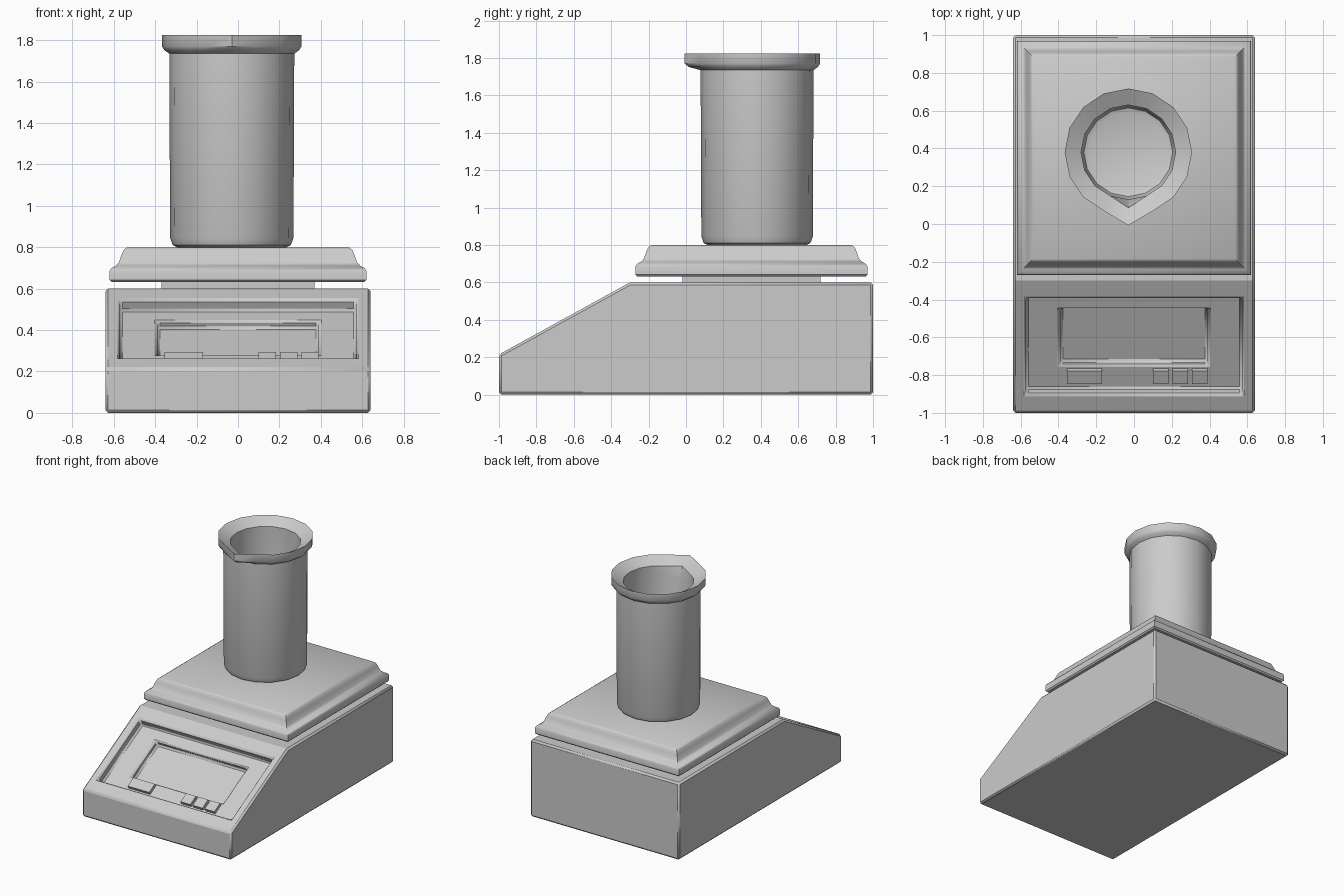
import bpy, bmesh, math
from mathutils import Matrix

if "Cube" in bpy.data.objects:
    bpy.data.objects.remove(bpy.data.objects["Cube"])

SLOPE = math.atan2(0.385, 0.7)
PANEL = Matrix.Translation((0, -1, 0.215)) @ Matrix.Rotation(SLOPE, 4, 'X')


def make(name, bm):
    bmesh.ops.recalc_face_normals(bm, faces=bm.faces[:])
    me = bpy.data.meshes.new(name)
    bm.to_mesh(me)
    bm.free()
    ob = bpy.data.objects.new(name, me)
    bpy.context.collection.objects.link(ob)
    return ob


def activate(ob):
    bpy.ops.object.select_all(action='DESELECT')
    ob.select_set(True)
    bpy.context.view_layer.objects.active = ob


def smooth(ob, deg=32):
    activate(ob)
    bpy.ops.object.shade_smooth_by_angle(angle=math.radians(deg))


def box(name, x, y, z, matrix=Matrix()):
    bm = bmesh.new()
    bmesh.ops.create_cube(bm, size=1)
    for v in bm.verts:
        for i, (a, b) in enumerate((x, y, z)):
            v.co[i] = (a + b) / 2 + v.co[i] * (b - a)
    bm.transform(matrix)
    return make(name, bm)


def bevel(ob, width, segments=1):
    m = ob.modifiers.new("edges", 'BEVEL')
    m.width, m.segments = width, segments
    m.limit_method, m.angle_limit = 'ANGLE', math.radians(35)


def loft(name, rings):
    """Join rings of points into a closed skin, capped at both ends."""
    bm = bmesh.new()
    loops = [[bm.verts.new(p) for p in r] for r in rings]
    n = len(loops[0])
    for a, b in zip(loops, loops[1:]):
        for i in range(n):
            bm.faces.new((a[i], a[(i + 1) % n], b[(i + 1) % n], b[i]))
    bm.faces.new(loops[0])
    bm.faces.new(loops[-1])
    return make(name, bm)


# Wedge-fronted housing
side = [(-1, 0), (1, 0), (1, 0.6), (-0.3, 0.6), (-1, 0.215)]
housing = loft("housing", [[(x, y, z) for y, z in side] for x in (-0.64, 0.64)])

# Recessed control panel and the deeper display window
for x, s, d in ((0.572, (0.113, 0.687), (-0.062, 0.1)),
                (0.39, (0.255, 0.592), (-0.105, -0.03))):
    cutter = box("cutter", (-x, x), s, d, PANEL)
    cutter.hide_render = True
    m = housing.modifiers.new("recess", 'BOOLEAN')
    m.operation, m.object, m.solver = 'DIFFERENCE', cutter, 'EXACT'
    activate(housing)
    bpy.ops.object.modifier_apply(modifier=m.name)
    bpy.data.objects.remove(cutter)
bevel(housing, 0.013)
smooth(housing, 20)

# Buttons under the display
for i, x in enumerate(((-0.355, -0.17), (0.1, 0.183), (0.203, 0.287), (0.307, 0.39))):
    box(f"button_{i + 1}", x, (0.153, 0.233), (-0.07, -0.038), PANEL)

# Weighing pan on its support
box("pan_support", (-0.37, 0.37), (-0.02, 0.72), (0.58, 0.66))
pan_profile = [(0.61, 0.632), (0.62, 0.642), (0.62, 0.685), (0.612, 0.699),
               (0.59, 0.711), (0.575, 0.728), (0.562, 0.765), (0.552, 0.788), (0.535, 0.8)]
pan = loft("weighing_pan", [[(w * a, 0.35 + w * b, z) for a, b in
                             ((-1, -1), (1, -1), (1, 1), (-1, 1))]
                            for w, z in pan_profile])
smooth(pan, 40)

# Beaker: radius, height, and how far the spout corner is pulled out
SIDES = 16
beaker_profile = [(0.265, 0.8, 0), (0.285, 0.81, 0), (0.298, 0.845, 0), (0.302, 1.735, 0),
                  (0.325, 1.752, 0.04), (0.337, 1.77, 0.05), (0.337, 1.825, 0.05),
                  (0.25, 1.775, 0.045), (0.25, 1.70, 0), (0.248, 0.89, 0),
                  (0.235, 0.85, 0), (0.21, 0.84, 0)]


def ring(r, z, pull):
    pts = []
    for i in range(SIDES):
        a = -math.pi / 2 + math.tau * i / SIDES
        q = r + (pull if i == 0 else 0)
        pts.append((-0.03 + q * math.cos(a), 0.38 + q * math.sin(a), z))
    return pts


beaker = loft("beaker", [ring(*p) for p in beaker_profile])
smooth(beaker, 40)
